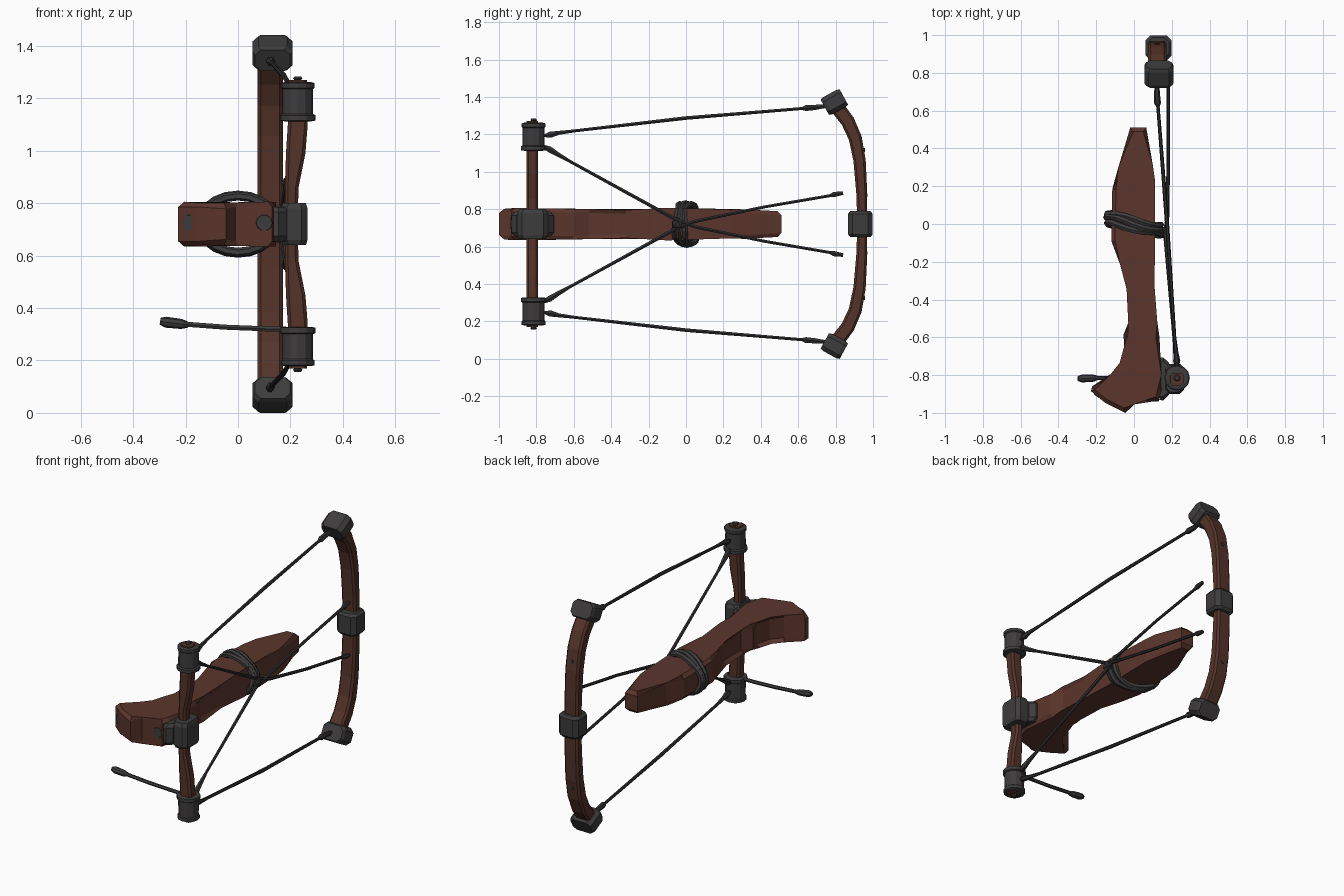
import bpy, bmesh, math
from mathutils import Vector

if "Cube" in bpy.data.objects:
    bpy.data.objects.remove(bpy.data.objects["Cube"])

def material(name, rgb):
    m = bpy.data.materials.new(name)
    m.diffuse_color = (*rgb, 1)
    m.use_nodes = True
    m.node_tree.nodes["Principled BSDF"].inputs["Base Color"].default_value = m.diffuse_color
    return m

WOOD = material("reddish brown wood", (0.105, 0.036, 0.025))
LIMB = material("dark brown wood", (0.088, 0.033, 0.022))
IRON = material("dark iron", (0.048, 0.045, 0.046))
ROPE = material("dark cord", (0.032, 0.030, 0.032))
MID = 0.72  # height of the mirror plane

def finish(name, bm, mat):
    bmesh.ops.recalc_face_normals(bm, faces=bm.faces)
    me = bpy.data.meshes.new(name)
    bm.to_mesh(me)
    bm.free()
    me.materials.append(mat)
    ob = bpy.data.objects.new(name, me)
    bpy.context.collection.objects.link(ob)
    return ob

def loft(name, rings, mat, closed=False):
    """Skin a list of equal-length point rings."""
    bm = bmesh.new()
    rs = [[bm.verts.new(p) for p in r] for r in rings]
    n = len(rs[0])
    pairs = list(zip(rs, rs[1:])) + ([(rs[-1], rs[0])] if closed else [])
    for a, b in pairs:
        for i in range(n):
            bm.faces.new((a[i], a[(i + 1) % n], b[(i + 1) % n], b[i]))
    if not closed:
        bm.faces.new(rs[0])
        bm.faces.new(rs[-1])
    return finish(name, bm, mat)

def ring8(c, u, v, hu, hv, ch):
    """Rectangle with chamfered corners around c, in the u-v plane."""
    c, u, v = Vector(c), Vector(u), Vector(v)
    pts = [(hu, -hv + ch), (hu, hv - ch), (hu - ch, hv), (-hu + ch, hv),
           (-hu, hv - ch), (-hu, -hv + ch), (-hu + ch, -hv), (hu - ch, -hv)]
    return [c + u * a + v * b for a, b in pts]

def tube(name, path, radii, mat, sides=6, closed=False):
    path = [Vector(p) for p in path]
    n, rings = len(path), []
    for i, p in enumerate(path):
        t = (path[(i + 1) % n] - path[i - 1]) if closed or 0 < i < n - 1 else \
            (path[1] - path[0] if i == 0 else path[-1] - path[-2])
        ref = Vector((0, 1, 0)) if closed else Vector((0, 0, 1))
        u = t.cross(ref).normalized()
        v = t.cross(u).normalized()
        rings.append([p + radii[i] * (u * math.cos(a) + v * math.sin(a))
                      for a in (math.tau * k / sides for k in range(sides))])
    return loft(name, rings, mat, closed)

def turned(name, x, y, profile, mat, sides=12):
    """Round part about a vertical axis from (radius, z) pairs."""
    return loft(name, [[(x + r * math.cos(math.tau * k / sides),
                         y + r * math.sin(math.tau * k / sides), z)
                        for k in range(sides)] for r, z in profile], mat)

def flip(z, s):
    return MID + s * (z - MID)

# Stock: side profile extruded across, pinched along its length
profile = [(-.02, .51), (.065, .51), (.10, .31), (.11, .24), (.112, -.10), (.108, -.32),
           (.103, -.52), (.135, -.60), (.145, -.80), (.145, -.88), (.13, -.935), (-.01, -.935),
           (-.045, -1.0), (-.155, -.945), (-.228, -.885), (-.222, -.86), (-.11, -.81),
           (-.058, -.745), (-.032, -.65), (-.055, -.585), (-.01, -.53), (-.02, -.34),
           (-.075, -.21), (-.12, -.09), (-.115, .185), (-.066, .29)]
widths = [(-1, .078), (-.95, .086), (-.6, .083), (-.35, .073), (-.05, .09),
          (.12, .072), (.42, .083), (.52, .066)]

def half_width(y):
    for (a, wa), (b, wb) in zip(widths, widths[1:]):
        if y <= b:
            return wa + (wb - wa) * (y - a) / (b - a)
    return widths[-1][1]

bm = bmesh.new()
lo = [bm.verts.new((x, y, MID - half_width(y))) for x, y in profile]
hi = [bm.verts.new((x, y, MID + half_width(y))) for x, y in profile]
bm.faces.new(lo)
bm.faces.new(hi)
for i in range(len(lo)):
    j = (i + 1) % len(lo)
    bm.faces.new((lo[i], lo[j], hi[j], hi[i]))
rim = [e for e in bm.edges if abs(e.verts[0].co.z - e.verts[1].co.z) < .05]
bmesh.ops.bevel(bm, geom=rim, offset=.02, segments=1, affect='EDGES')
finish("stock", bm, WOOD)

# Iron studs on the butt
def stud(name, c, normal):
    nrm = Vector(normal).normalized()
    c = Vector(c)
    tube(name, [c - nrm * .006, c + nrm * .003], [.034, .03], IRON, 10)
stud("butt_stud", (-.185, -.918, MID + .005), (-.57, -.82, 0))
stud("heel_stud", (.10, -.936, MID + .005), (0, -1, 0))

# Bow limb, swept through its curve
half = [(.942, 0), (.94, .16), (.928, .34), (.905, .46), (.865, .55), (.80, .635)]
curve = [(y, MID - d) for y, d in half[:0:-1]] + [(y, MID + d) for y, d in half]
rings = []
for i, (y, z) in enumerate(curve):
    a, b = curve[max(i - 1, 0)], curve[min(i + 1, len(curve) - 1)]
    t = Vector((0, b[0] - a[0], b[1] - a[1])).normalized()
    h = .026 + .012 * abs(z - MID) / .6
    rings.append(ring8((.123, y, z), (1, 0, 0), (0, t.z, -t.y), .048, h, .012))
loft("bow_limb", rings, LIMB)

# Iron clamp at the centre of the bow
loft("bow_clamp", [ring8((.13, .932, MID + z), (1, 0, 0), (0, 1, 0), .068 * s, .066 * s, .025)
                   for z, s in ((-.07, .82), (-.055, 1), (.055, 1), (.07, .82))], IRON)

# Vertical rear post, thinner and bent inwards at the middle
post = [(.17, .228, .036), (.34, .228, .038), (.45, .22, .037), (.58, .205, .026),
        (.72, .203, .024), (.86, .205, .026), (.99, .22, .037), (1.10, .228, .038), (1.27, .228, .036)]
loft("rear_post", [ring8((x, -.822, z), (1, 0, 0), (0, 1, 0), h, .032, .012) for z, x, h in post], LIMB)

# Iron clamp and collar fixing the post to the stock
loft("post_clamp", [ring8((.215, -.82, MID + z), (1, 0, 0), (0, 1, 0), .05 * s, .08 * s, .022)
                    for z, s in ((-.08, .88), (-.06, 1), (.06, 1), (.08, .88))], IRON)
loft("post_collar", [ring8((x, -.82, MID), (0, 1, 0), (0, 0, 1), w, .066, .02)
                     for x, w in ((.135, .112), (.155, .114), (.185, .085))], IRON)

for s, side in ((1, "upper"), (-1, "lower")):
    # Limb end cap, a tilted chamfered block
    d = Vector((0, -.48, .877 * s))
    w = Vector((0, .877, .48 * s))
    c = Vector((.132, .793, flip(1.372, s)))
    loft(side + "_limb_cap", [ring8(c + w * k, (1, 0, 0), d, .076 * f, .052 * f, .022)
                              for k, f in ((-.058, .88), (-.04, 1), (.04, 1), (.058, .9))], IRON)
    # Pulley drum on the post end
    turned(side + "_drum", .228, -.815,
           [(r, flip(z, s)) for r, z in ((.05, 1.112), (.068, 1.115), (.068, 1.135), (.059, 1.14),
                                         (.058, 1.235), (.064, 1.24), (.064, 1.258), (.05, 1.262))], IRON)
    turned(side + "_drum_pin", .228, -.815,
           [(r, flip(z, s)) for r, z in ((.014, 1.25), (.014, 1.272), (.018, 1.276), (.012, 1.284))], IRON, 8)
    # Small nail in the limb
    tube(side + "_limb_nail", [(.123, .90, flip(1.112, s)), (.123, .957, flip(1.116, s))],
         [.012, .012], IRON)
    # Outer cord from drum to limb cap
    outer = [(.227, -.76, 1.192), (.226, -.725, 1.198), (.223, -.68, 1.208), (.215, -.60, 1.218),
             (.175, 0, 1.287), (.127, .62, 1.338), (.125, .64, 1.340), (.121, .69, 1.344), (.124, .76, 1.352)]
    tube(side + "_outer_cord", [(x, y, flip(z, s)) for x, y, z in outer],
         [.008, .019, .012, .009, .011, .009, .018, .016, .01], ROPE)
    # Crossing cord from drum, past the binding, to its loose end
    cross = [(.227, -.77, 1.14), (.226, -.73, 1.12), (.222, -.69, 1.095), (.214, -.62, 1.055),
             (.165, -.05, .742), (.178, .05, .705), (.182, .42, .628), (.181, .77, .568),
             (.181, .79, .562), (.181, .84, .554)]
    tube(side + "_cross_cord", [(x, y, flip(z, s)) for x, y, z in cross],
         [.008, .018, .014, .009, .011, .010, .009, .009, .016, .011], ROPE)

# Cord binding wrapped round the stock
for k, (dy, tilt, grow) in enumerate(((-.026, -.22, 0), (.0, -.29, .004), (.024, -.25, 0))):
    path = []
    for i in range(20):
        a = math.tau * i / 20
        x = (.143 + grow) * math.cos(a)
        path.append((x, dy + tilt * x + .008 * math.sin(3 * a + k), MID + (.107 + grow) * math.sin(a)))
    tube("binding_wrap_%d" % (k + 1), path, [.017] * 20, IRON, 6, True)
bm = bmesh.new()
bmesh.ops.create_icosphere(bm, subdivisions=1, radius=.034)
bmesh.ops.translate(bm, verts=bm.verts, vec=(.158, -.045, MID))
finish("binding_knot", bm, ROPE)

# Crank handle at the lower drum
tube("crank_rod", [(.228, -.815, .318), (.1, -.815, .321), (-.05, -.815, .327), (-.21, -.815, .339)],
     [.011] * 4, IRON)
tube("crank_grip", [(-.19, -.815, .336), (-.215, -.816, .339), (-.275, -.818, .346), (-.297, -.818, .35)],
     [.011, .019, .021, .013], IRON, 8)
